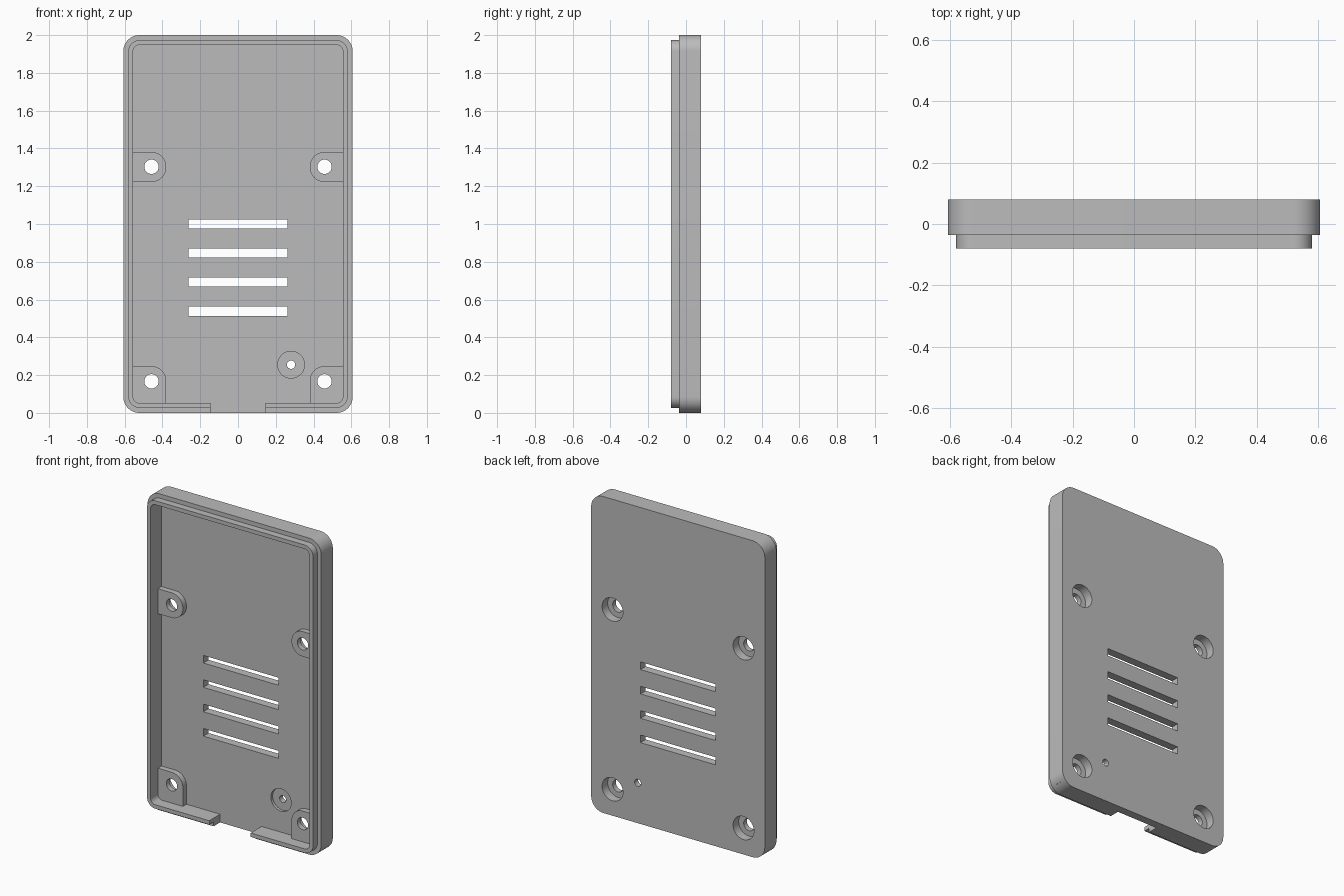
import bpy, bmesh, math

cube = bpy.data.objects.get("Cube")
if cube:
    bpy.data.objects.remove(cube, do_unlink=True)

# Main dimensions
HALF_W, HEIGHT = 0.607, 2.0
BACK, FLOOR, RIM, FRONT = 0.08, 0.028, -0.036, -0.08
WALL = 0.052

grey = bpy.data.materials.new("plain grey plastic")
grey.use_nodes = True
colour = (0.5, 0.5, 0.5, 1)
grey.diffuse_color = colour
grey.node_tree.nodes["Principled BSDF"].inputs["Base Color"].default_value = colour


def prism(name, x0, x1, z0, z1, y0, y1, radii=(0, 0, 0, 0), steps=12):
    """Box with rounded corners in XZ; radii run from right-top counterclockwise."""
    corners = [(x1, z1, -1, -1), (x0, z1, 1, -1), (x0, z0, 1, 1), (x1, z0, -1, 1)]
    outline = []
    for i, ((x, z, sx, sz), r) in enumerate(zip(corners, radii)):
        if r == 0:
            outline.append((x, z))
            continue
        for k in range(steps + 1):
            a = math.pi / 2 * (i + k / steps)
            outline.append((x + sx * r + r * math.cos(a), z + sz * r + r * math.sin(a)))
    bm = bmesh.new()
    face = bm.faces.new([bm.verts.new((x, y0, z)) for x, z in outline])
    new = bmesh.ops.extrude_face_region(bm, geom=[face])
    bmesh.ops.translate(bm, vec=(0, y1 - y0, 0),
                        verts=[v for v in new["geom"] if isinstance(v, bmesh.types.BMVert)])
    bmesh.ops.remove_doubles(bm, verts=bm.verts, dist=1e-5)
    bmesh.ops.recalc_face_normals(bm, faces=bm.faces)
    mesh = bpy.data.meshes.new(name)
    bm.to_mesh(mesh)
    bm.free()
    mesh.materials.append(grey)
    obj = bpy.data.objects.new(name, mesh)
    bpy.context.collection.objects.link(obj)
    return obj


def disc(name, x, z, r, y0, y1):
    """Cylinder along y."""
    return prism(name, x - r, x + r, z - r, z + r, y0, y1, (r,) * 4)


def combine(target, other, operation):
    """Apply a boolean and discard the helper."""
    mod = target.modifiers.new(operation.lower(), "BOOLEAN")
    mod.operation, mod.solver, mod.object = operation, "EXACT", other
    bpy.context.view_layer.objects.active = target
    bpy.ops.object.modifier_apply(modifier=mod.name)
    bpy.data.objects.remove(other, do_unlink=True)


def rounded_plate(name, inset, radius, y0, y1):
    return prism(name, inset - HALF_W, HALF_W - inset, inset, HEIGHT - inset,
                 y0, y1, (radius,) * 4)


# Tray with a stepped lip around the open front
cover = rounded_plate("back_cover", 0, 0.085, RIM, BACK)
combine(cover, rounded_plate("lip", 0.027, 0.058, FRONT, 0), "UNION")
combine(cover, rounded_plate("cavity", WALL, 0.033, FRONT - 0.1, FLOOR), "DIFFERENCE")

# Cable notch in the bottom wall
combine(cover, prism("cable_notch", -0.145, 0.145, -0.1, 0.1, FRONT - 0.1, FLOOR), "DIFFERENCE")

# Screw bosses, two on the side walls and two in the lower corners
BOSS_TOP = FLOOR - 0.036
INNER, OUTER, HOLE_X = 0.38, HALF_W - 0.02, 0.458
for side in (-1, 1):
    x0, x1 = sorted((side * INNER, side * OUTER))
    r = 0.077
    top_r = (0, r, 0, 0) if side > 0 else (r, 0, 0, 0)
    both_r = (0, r, r, 0) if side > 0 else (r, 0, 0, r)
    for z0, z1, radii, hole_z in ((1.223, 1.381, both_r, 1.303),
                                  (0.03, 0.247, top_r, 0.167)):
        combine(cover, prism("screw_boss", x0, x1, z0, z1, BOSS_TOP, FLOOR + 0.02, radii), "UNION")
        combine(cover, disc("screw_hole", side * HOLE_X, hole_z, 0.038, -0.2, 0.2), "DIFFERENCE")
        combine(cover, disc("counterbore", side * HOLE_X, hole_z, 0.073, BACK - 0.056, 0.2),
                "DIFFERENCE")

# Vent slots
for i in range(4):
    z = 0.538 + i * 0.154
    combine(cover, prism("vent_slot", -0.262, 0.262, z - 0.024, z + 0.024, -0.2, 0.2), "DIFFERENCE")

# Small pin hole with a shallow round recess inside
combine(cover, disc("pin_recess", 0.281, 0.255, 0.071, -0.05, FLOOR + 0.018), "DIFFERENCE")
combine(cover, disc("pin_hole", 0.281, 0.255, 0.022, -0.2, 0.2), "DIFFERENCE")

# Smooth rounded corners, crisp edges
bpy.ops.object.select_all(action="DESELECT")
cover.select_set(True)
bpy.context.view_layer.objects.active = cover
bpy.ops.object.shade_smooth_by_angle(angle=math.radians(30))
